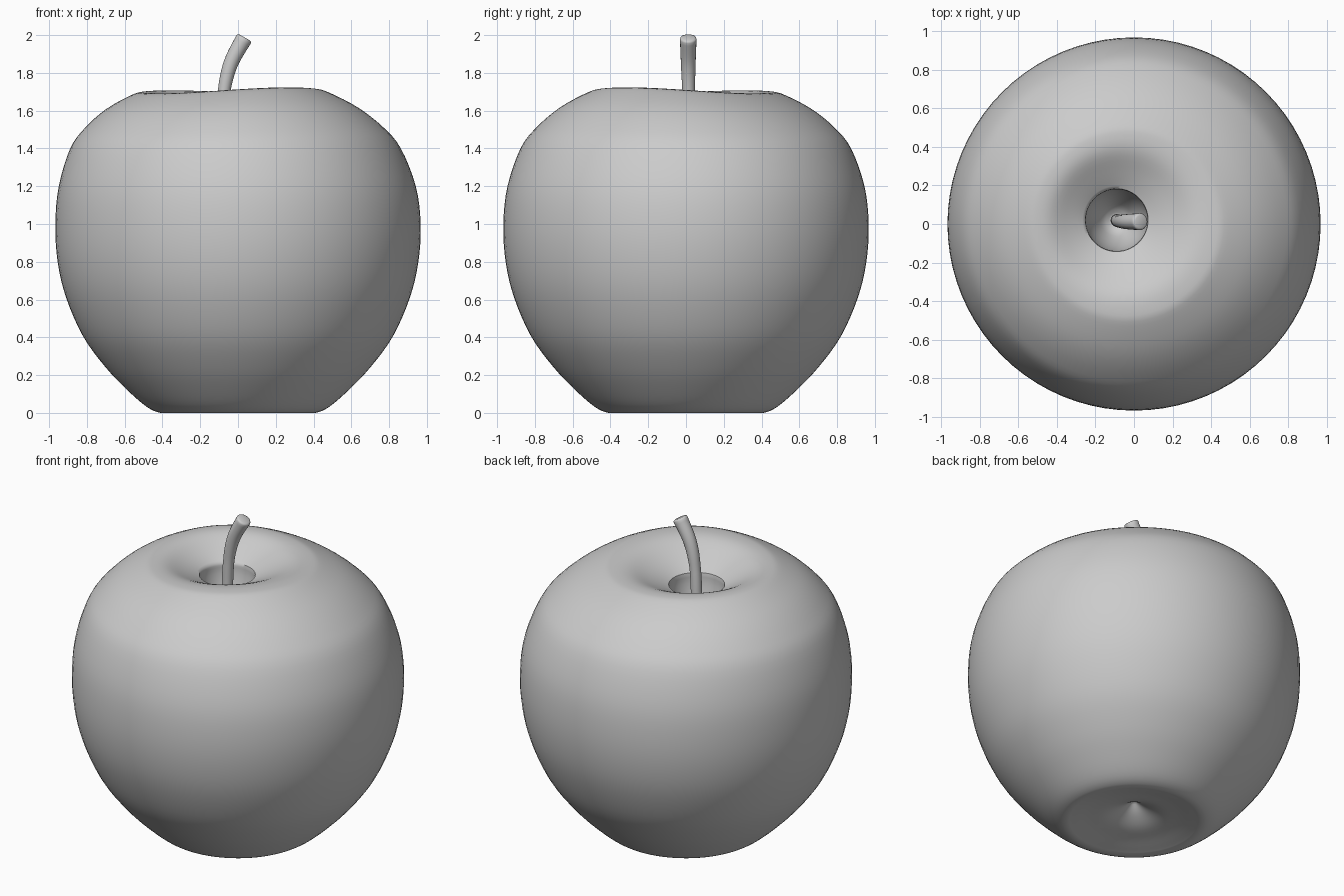
import bpy, bmesh, math
from mathutils import Vector

if "Cube" in bpy.data.objects:
    bpy.data.objects.remove(bpy.data.objects["Cube"])

grey = bpy.data.materials.new("plain_grey")
grey.diffuse_color = (0.6, 0.6, 0.6, 1)
grey.use_nodes = True
grey.node_tree.nodes["Principled BSDF"].inputs["Base Color"].default_value = grey.diffuse_color


def smooth_path(pts, steps):
    """Catmull-Rom through the given tuples."""
    v = [Vector(p) for p in pts]
    out = []
    for i in range(len(v) - 1):
        a, b, c, d = v[max(i - 1, 0)], v[i], v[i + 1], v[min(i + 2, len(v) - 1)]
        for k in range(steps):
            t = k / steps
            out.append(0.5 * (2 * b + (c - a) * t + (2 * a - 5 * b + 4 * c - d) * t * t
                              + (3 * b - a - 3 * c + d) * t ** 3))
    return out + [v[-1]]


def loft(name, rings, angle):
    """Skin closed rings of points and cap both ends with a fan."""
    bm = bmesh.new()
    vs = [[bm.verts.new(p) for p in ring] for ring in rings]
    n = len(vs[0])
    for a, b in zip(vs, vs[1:]):
        for i in range(n):
            j = (i + 1) % n
            bm.faces.new((a[i], a[j], b[j], b[i]))
    for ring in (vs[0], vs[-1]):
        c = bm.verts.new(sum((v.co for v in ring), Vector()) / n)
        for i in range(n):
            bm.faces.new((ring[i], ring[(i + 1) % n], c))
    bmesh.ops.recalc_face_normals(bm, faces=bm.faces)
    me = bpy.data.meshes.new(name)
    bm.to_mesh(me)
    bm.free()
    ob = bpy.data.objects.new(name, me)
    bpy.context.collection.objects.link(ob)
    me.materials.append(grey)
    bpy.ops.object.select_all(action='DESELECT')
    bpy.context.view_layer.objects.active = ob
    ob.select_set(True)
    bpy.ops.object.shade_smooth_by_angle(angle=math.radians(angle))
    return ob


# Apple body profile: radius, height, rim weight (tilts and shifts the crown)
outer = [(0.01, 0.13, 0), (0.07, 0.085, 0), (0.16, 0.045, 0), (0.27, 0.025, 0),
         (0.36, 0.006, 0), (0.41, 0.0, 0), (0.48, 0.03, 0), (0.58, 0.115, 0),
         (0.70, 0.24, 0), (0.82, 0.405, 0), (0.91, 0.61, 0), (0.955, 0.80, 0),
         (0.967, 1.0, 0), (0.945, 1.2, 0.1), (0.875, 1.4, 0.35),
         (0.79, 1.51, 0.55), (0.67, 1.61, 0.8), (0.53, 1.685, 1),
         (0.46, 1.703, 1), (0.37, 1.695, 0.9), (0.26, 1.645, 0.5), (0.163, 1.595, 0)]
# Stem hole: sharp lip, then a narrowing funnel
hole = [(0.16, 1.58), (0.157, 1.53), (0.14, 1.45), (0.11, 1.37), (0.07, 1.30), (0.03, 1.27)]

SEG = 80
rings = []


def add_ring(r, z, w, cx, cy):
    ring = []
    for i in range(SEG):
        a = math.tau * i / SEG
        dz = w * (0.012 * math.cos(2 * (a - math.radians(135)))
                  + 0.008 * math.cos(a + math.radians(45)))
        ring.append((cx + r * math.cos(a), cy + r * math.sin(a), z + dz))
    rings.append(ring)


path = smooth_path(outer, 4)
peak = max(range(len(path)), key=lambda i: path[i].z)
for i, (r, z, w) in enumerate(path):
    if i <= peak:
        cx, cy = -0.04 * w, 0.0
    else:
        t = (i - peak) / (len(path) - 1 - peak)
        cx, cy = -0.04 - 0.05 * t, 0.02 * t
    add_ring(max(r, 0.005), max(z, 0), w, cx, cy)
for r, z in smooth_path([p + (0,) for p in hole], 3) and [(v.x, v.y) for v in smooth_path([p + (0,) for p in hole], 3)]:
    add_ring(r, z, 0, -0.09, 0.02)
loft("apple_body", rings, 50)

# Curved stem, flaring to a slightly rounded tilted end
centre = smooth_path([(-0.085, 0.02, 1.24), (-0.088, 0.018, 1.5), (-0.074, 0.014, 1.7),
                      (-0.038, 0.012, 1.85), (0.03, 0.012, 1.978)], 6)
stem = []
n = len(centre)
side = Vector((0, 1, 0))


def stem_ring(p, t, r):
    u = t.cross(side).normalized()
    v = t.cross(u).normalized()
    stem.append([p + r * (u * math.cos(math.tau * k / 20) + v * math.sin(math.tau * k / 20))
                 for k in range(20)])


for i, p in enumerate(centre):
    t = (centre[min(i + 1, n - 1)] - centre[max(i - 1, 0)]).normalized()
    f = max(0, (p.z - 1.7) / 0.28)
    stem_ring(p, t, 0.033 + 0.011 * f)
stem_ring(p + t * 0.007, t, 0.041)
stem_ring(p + t * 0.011, t, 0.032)
loft("stem", stem, 50)
